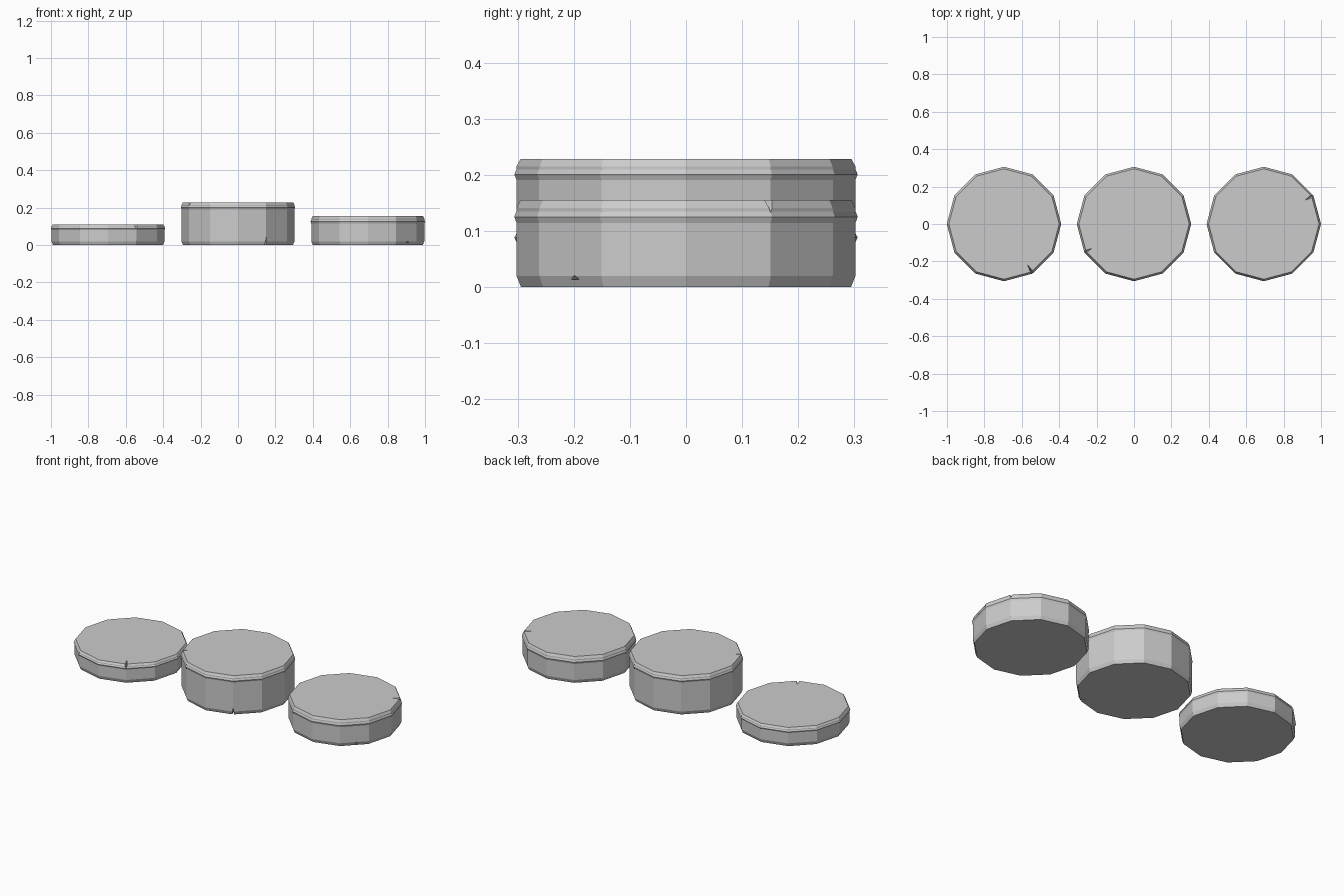
import bpy, bmesh
from math import cos, sin, pi, radians

if "Cube" in bpy.data.objects:
    bpy.data.objects.remove(bpy.data.objects["Cube"], do_unlink=True)

SIDES = 12
stone = bpy.data.materials.new("grey stone")
stone.use_nodes = True
grey = (0.6, 0.6, 0.6, 1)
stone.diffuse_color = grey
stone.node_tree.nodes["Principled BSDF"].inputs["Base Color"].default_value = grey


def add_object(name, bm, x):
    bmesh.ops.recalc_face_normals(bm, faces=bm.faces)
    mesh = bpy.data.meshes.new(name)
    bm.to_mesh(mesh)
    bm.free()
    mesh.materials.append(stone)
    obj = bpy.data.objects.new(name, mesh)
    obj.location.x = x
    bpy.context.collection.objects.link(obj)
    return obj


def drum(name, x, height, rim):
    """Twelve-sided block with a bevelled foot and a ridged rim."""
    profile = [(0.294, 0), (0.302, 0.02),
               (0.302, height - 0.037 * rim), (0.306, height - 0.027 * rim),
               (0.302, height - 0.018 * rim), (0.302, height - 0.013 * rim),
               (0.295, height)]
    bm = bmesh.new()
    rings = [[bm.verts.new((r * cos(2 * pi * i / SIDES), r * sin(2 * pi * i / SIDES), z))
              for i in range(SIDES)] for r, z in profile]
    for low, high in zip(rings, rings[1:]):
        for i in range(SIDES):
            j = (i + 1) % SIDES
            bm.faces.new((low[i], low[j], high[j], high[i]))
    bm.faces.new(rings[0])
    bm.faces.new(rings[-1])
    return add_object(name, bm, x)


def chip(block, angle, inner, z_edge, z_tip, half_width):
    """Cut a wedge that narrows inward and towards z_tip."""
    a = radians(angle)
    corners = [(inner, 0, z_edge), (0.32, -half_width, z_edge),
               (0.32, half_width, z_edge), (0.32, 0, z_tip)]
    bm = bmesh.new()
    for r, t, z in corners:
        bm.verts.new((r * cos(a) - t * sin(a), r * sin(a) + t * cos(a), z))
    bmesh.ops.convex_hull(bm, input=bm.verts)
    cutter = add_object("chip_cutter", bm, block.location.x)
    cutter.hide_render = True
    mod = block.modifiers.new("chip", "BOOLEAN")
    mod.operation = "DIFFERENCE"
    mod.solver = "EXACT"
    mod.object = cutter
    bpy.context.view_layer.objects.active = block
    bpy.ops.object.modifier_apply(modifier=mod.name)
    bpy.data.objects.remove(cutter, do_unlink=True)


# Three podium blocks: the tallest in the middle
low_block = drum("low_block", -0.695, 0.11, 0.8)
tall_block = drum("tall_block", 0, 0.228, 1)
middle_block = drum("middle_block", 0.694, 0.155, 1.1)

# Cracks in the top rims
chip(low_block, 300, 0.24, 0.115, 0.075, 0.014)
chip(tall_block, 210, 0.25, 0.233, 0.2, 0.014)
chip(middle_block, 30, 0.24, 0.16, 0.125, 0.014)

# Worn flakes along the rims
chip(low_block, 107, 0.277, 0.115, 0.085, 0.08)
chip(tall_block, 45, 0.277, 0.233, 0.205, 0.05)
chip(middle_block, 192, 0.275, 0.16, 0.13, 0.07)

# Crack in the tall foot and a dent in the middle block's side
chip(tall_block, 300, 0.26, -0.005, 0.065, 0.012)
chip(middle_block, 317, 0.28, 0.014, 0.038, 0.04)
